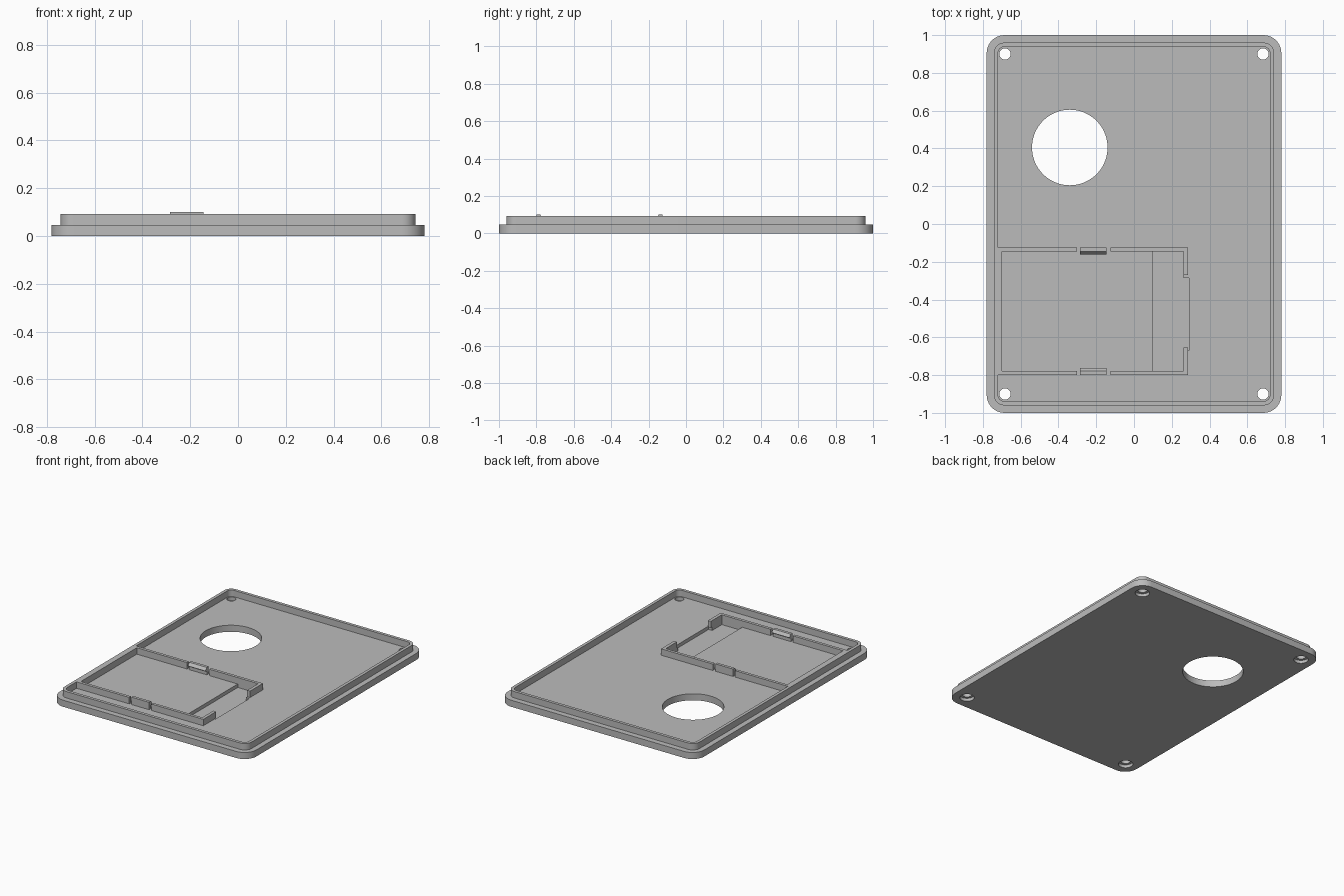
import bpy, bmesh, math

cube = bpy.data.objects.get("Cube")
if cube:
    bpy.data.objects.remove(cube, do_unlink=True)

grey = bpy.data.materials.new("plain grey")
grey.use_nodes = True
grey.diffuse_color = (0.5, 0.5, 0.5, 1)
grey.node_tree.nodes["Principled BSDF"].inputs["Base Color"].default_value = (0.5, 0.5, 0.5, 1)

BASE, RIM, CLIP = 0.047, 0.093, 0.1      # heights of plate, walls and clips


def finish(bm, name):
    bmesh.ops.recalc_face_normals(bm, faces=bm.faces)
    mesh = bpy.data.meshes.new(name)
    bm.to_mesh(mesh)
    bm.free()
    mesh.materials.append(grey)
    obj = bpy.data.objects.new(name, mesh)
    bpy.context.collection.objects.link(obj)
    return obj


def rounded(hx, hy, r, steps=10):
    """Outline of a rounded rectangle."""
    pts = []
    for i, (sx, sy) in enumerate([(1, 1), (-1, 1), (-1, -1), (1, -1)]):
        for k in range(steps + 1):
            a = (i + k / steps) * math.pi / 2
            pts.append((sx * (hx - r) + r * math.cos(a), sy * (hy - r) + r * math.sin(a)))
    return pts


def prism(name, pts, z0, z1):
    bm = bmesh.new()
    low = [bm.verts.new((x, y, z0)) for x, y in pts]
    top = [bm.verts.new((x, y, z1)) for x, y in pts]
    bm.faces.new(low)
    bm.faces.new(top)
    for i in range(len(pts)):
        j = (i + 1) % len(pts)
        bm.faces.new((low[i], low[j], top[j], top[i]))
    return finish(bm, name)


def box(name, x0, x1, y0, y1, z0, z1):
    return prism(name, [(x0, y0), (x1, y0), (x1, y1), (x0, y1)], z0, z1)


def disc(name, x, y, r, z0, z1, n=32):
    ring = [(x + r * math.cos(2 * math.pi * i / n), y + r * math.sin(2 * math.pi * i / n))
            for i in range(n)]
    return prism(name, ring, z0, z1)


def cut(obj, cutter):
    mod = obj.modifiers.new("cut", 'BOOLEAN')
    mod.operation, mod.solver, mod.object = 'DIFFERENCE', 'EXACT', cutter
    bpy.context.view_layer.objects.active = obj
    bpy.ops.object.modifier_apply(modifier=mod.name)
    bpy.data.objects.remove(cutter, do_unlink=True)


def smooth(obj):
    bpy.ops.object.select_all(action='DESELECT')
    obj.select_set(True)
    bpy.context.view_layer.objects.active = obj
    bpy.ops.object.shade_smooth_by_angle()


# Base plate with round opening and counterbored screw holes
plate = prism("base_plate", rounded(0.78, 1.0, 0.095), 0, BASE)
cut(plate, disc("opening_cutter", -0.34, 0.405, 0.2, -0.1, 0.2, 72))
for sx in (-1, 1):
    for sy in (-1, 1):
        cut(plate, disc("screw_cutter", sx * 0.683, sy * 0.9, 0.03, -0.1, 0.2))
        cut(plate, disc("head_cutter", sx * 0.683, sy * 0.9, 0.048, -0.1, 0.022))

# Sunken floor at the end of the tray, running out through the gap
cut(plate, box("recess_cutter", 0.1, 0.262, -0.78, -0.145, 0.022, 0.2))
cut(plate, box("gap_cutter", 0.25, 0.29, -0.67, -0.285, 0.022, 0.2))
smooth(plate)

# Raised rim
bm = bmesh.new()
loops = []
for pts in (rounded(0.742, 0.96, 0.055), rounded(0.72, 0.938, 0.033)):
    loops.append([[bm.verts.new((x, y, z)) for x, y in pts] for z in (BASE, RIM)])
(o0, o1), (i0, i1) = loops
for a, b in ((o0, o1), (o1, i1), (i1, i0), (i0, o0)):
    for k in range(len(a)):
        m = (k + 1) % len(a)
        bm.faces.new((a[k], a[m], b[m], b[k]))
smooth(finish(bm, "rim"))

# Tray walls and snap clips, mirrored about the tray's centre line
MID = -0.4625
for side, label in ((1, "back"), (-1, "front")):
    outer, inner = MID + side * 0.3375, MID + side * 0.3165
    gap = MID + side * 0.192
    box(label + "_wall_long", -0.72, -0.302, inner, outer, BASE, RIM)
    box(label + "_wall_short", -0.125, 0.285, inner, outer, BASE, RIM)
    box(label + "_end_wall", 0.262, 0.285, gap, inner, BASE, RIM)

    # Clip: upright post with a hooked lip toward the tray
    tip = inner - side * 0.016
    profile = [(outer, BASE), (outer, CLIP), (inner, CLIP),
               (tip, 0.08), (inner, 0.07), (inner, BASE)]
    bm = bmesh.new()
    ends = [[bm.verts.new((x, y, z)) for y, z in profile] for x in (-0.285, -0.145)]
    for end in ends:
        bm.faces.new(end)
    for k in range(len(profile)):
        m = (k + 1) % len(profile)
        bm.faces.new((ends[0][k], ends[0][m], ends[1][m], ends[1][k]))
    finish(bm, label + "_clip")

# Tray wall thickening the rim
box("side_wall", -0.72, -0.7, MID - 0.3165, MID + 0.3165, BASE, RIM)
